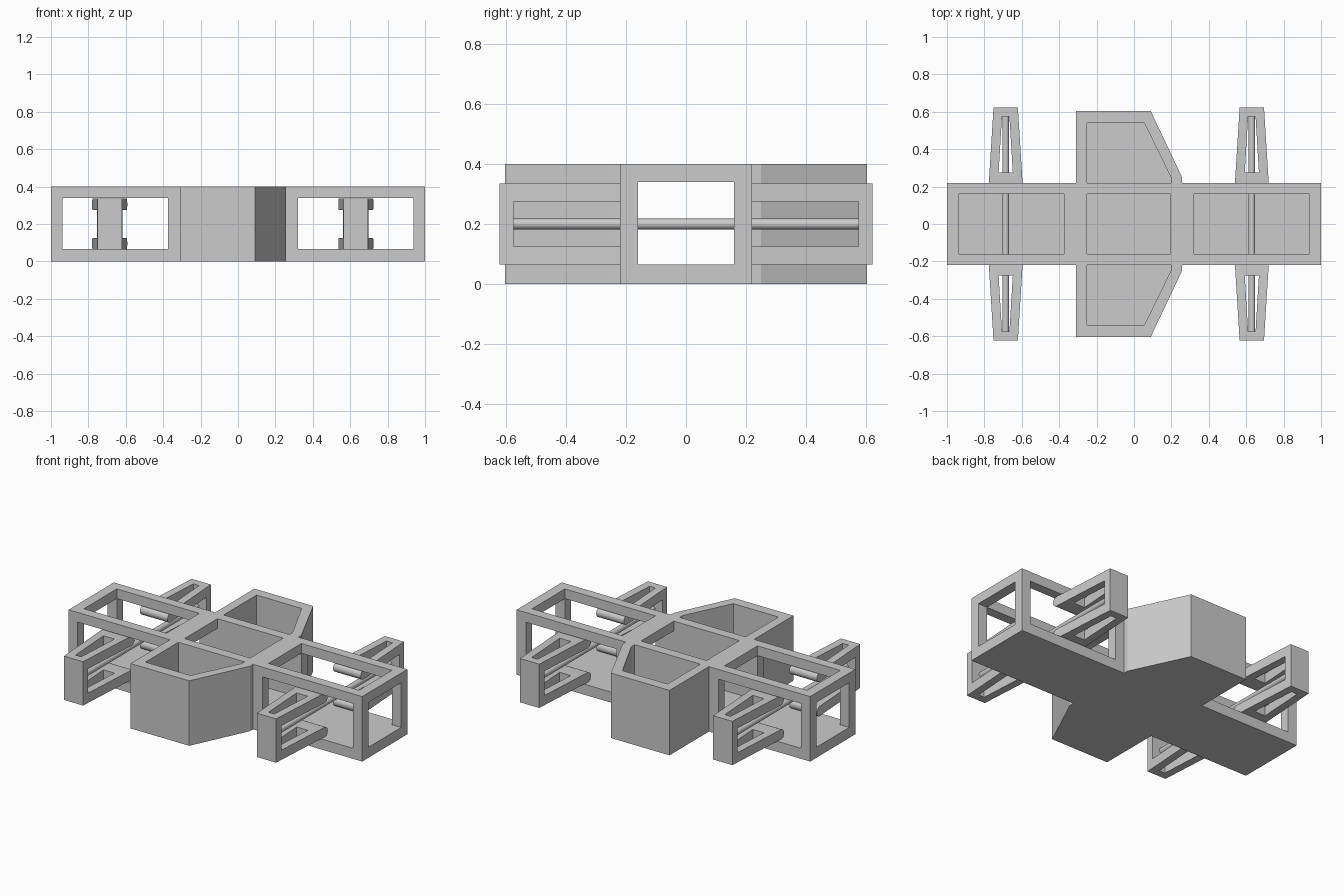
import bpy, bmesh, math

if "Cube" in bpy.data.objects:
    bpy.data.objects.remove(bpy.data.objects["Cube"])

FLOOR, BEAM, TOP = 0.065, 0.34, 0.40


def prism(name, pts, lo, hi, place):
    """Extrude a 2D outline from lo to hi; place(u, v, w) maps it into space."""
    bm = bmesh.new()
    a = [bm.verts.new(place(u, v, lo)) for u, v in pts]
    b = [bm.verts.new(place(u, v, hi)) for u, v in pts]
    bm.faces.new(a)
    bm.faces.new(b)
    n = len(pts)
    for i in range(n):
        j = (i + 1) % n
        bm.faces.new((a[i], a[j], b[j], b[i]))
    bmesh.ops.recalc_face_normals(bm, faces=bm.faces)
    me = bpy.data.meshes.new(name)
    bm.to_mesh(me)
    bm.free()
    ob = bpy.data.objects.new(name, me)
    bpy.context.collection.objects.link(ob)
    return ob


def upright(u, v, w):
    return (u, v, w)


def rect(x0, x1, y0, y1):
    return [(x0, y0), (x1, y0), (x1, y1), (x0, y1)]


def block(x0, x1, y0, y1, z0, z1):
    return prism("cutter", rect(x0, x1, y0, y1), z0, z1, upright)


def cut(target, cutters):
    """Subtract each cutter in turn, then remove it."""
    bpy.context.view_layer.objects.active = target
    for c in cutters:
        c.hide_render = True
        m = target.modifiers.new("cut", 'BOOLEAN')
        m.operation, m.solver, m.object = 'DIFFERENCE', 'EXACT', c
        bpy.ops.object.modifier_apply(modifier=m.name)
        bpy.data.objects.remove(c)


# Hull: long spine with an angled bay on each side, as one plan outline
half = [(1, 0.22), (0.257, 0.22), (0.257, 0.25), (0.09, 0.603),
        (-0.31, 0.603), (-0.31, 0.22), (-1, 0.22)]
hull = prism("hull_frame", half + [(x, -y) for x, y in reversed(half)], 0, TOP, upright)

# Open compartments, bay pockets, side windows and the lengthwise opening
spans = [(-0.938, -0.375), (-0.252, 0.195), (0.32, 0.937)]
cutters = [block(a, b, -0.16, 0.16, FLOOR, 0.5) for a, b in spans]
bay = [(-0.252, 0.22), (0.197, 0.22), (0.197, 0.25), (0.055, 0.54), (-0.252, 0.54)]
for s in (1, -1):
    cutters.append(prism("cutter", [(x, s * y) for x, y in bay], FLOOR, 0.5, upright))
for a, b in (spans[0], spans[2]):
    cutters.append(block(a, b, -0.3, 0.3, FLOOR, BEAM))
cutters.append(block(-1.1, 1.1, -0.16, 0.16, FLOOR, BEAM))
cut(hull, cutters)


def half_round(z, start):
    """Rounded inner prong tip in the side profile."""
    steps = 10
    return [(0.19 - 0.03 * math.sin(math.pi * i / steps),
             z + start * 0.03 * math.cos(math.pi * i / steps)) for i in range(steps + 1)]


# Fork profile (y, z): end plate with upper and lower round-tipped prongs
fork = ([(0.622, 0.335)] + half_round(0.305, 1) + [(0.575, 0.275), (0.575, 0.125)]
        + half_round(0.095, 1) + [(0.622, 0.065)])

for end, cx in (("rear", -0.686), ("front", 0.63)):
    for side, s in (("left", 1), ("right", -1)):
        def tapered(y, z, w):
            return (cx + w * (0.104 - 0.0625 * y), s * y, z)
        arm = prism(f"{end}_{side}_fork", fork, -1, 1, tapered)
        # Tapered slot through both prongs
        slot = [(-0.038, 0.275), (0.038, 0.275), (0.02, 0.574), (-0.02, 0.574)]
        cut(arm, [prism("cutter", [(cx + x, s * y) for x, y in slot], 0, 0.4, upright)])
        bpy.ops.object.select_all(action='DESELECT')
        arm.select_set(True)
        bpy.context.view_layer.objects.active = arm
        bpy.ops.object.shade_smooth_by_angle(angle=math.radians(30))

    # Axle rod joining the two end plates
    bpy.ops.mesh.primitive_cylinder_add(vertices=32, radius=0.018, depth=1.15,
                                        location=(cx, 0, 0.2),
                                        rotation=(math.pi / 2, 0, 0))
    bpy.context.object.name = f"{end}_axle"
    bpy.ops.object.shade_smooth_by_angle(angle=math.radians(30))
